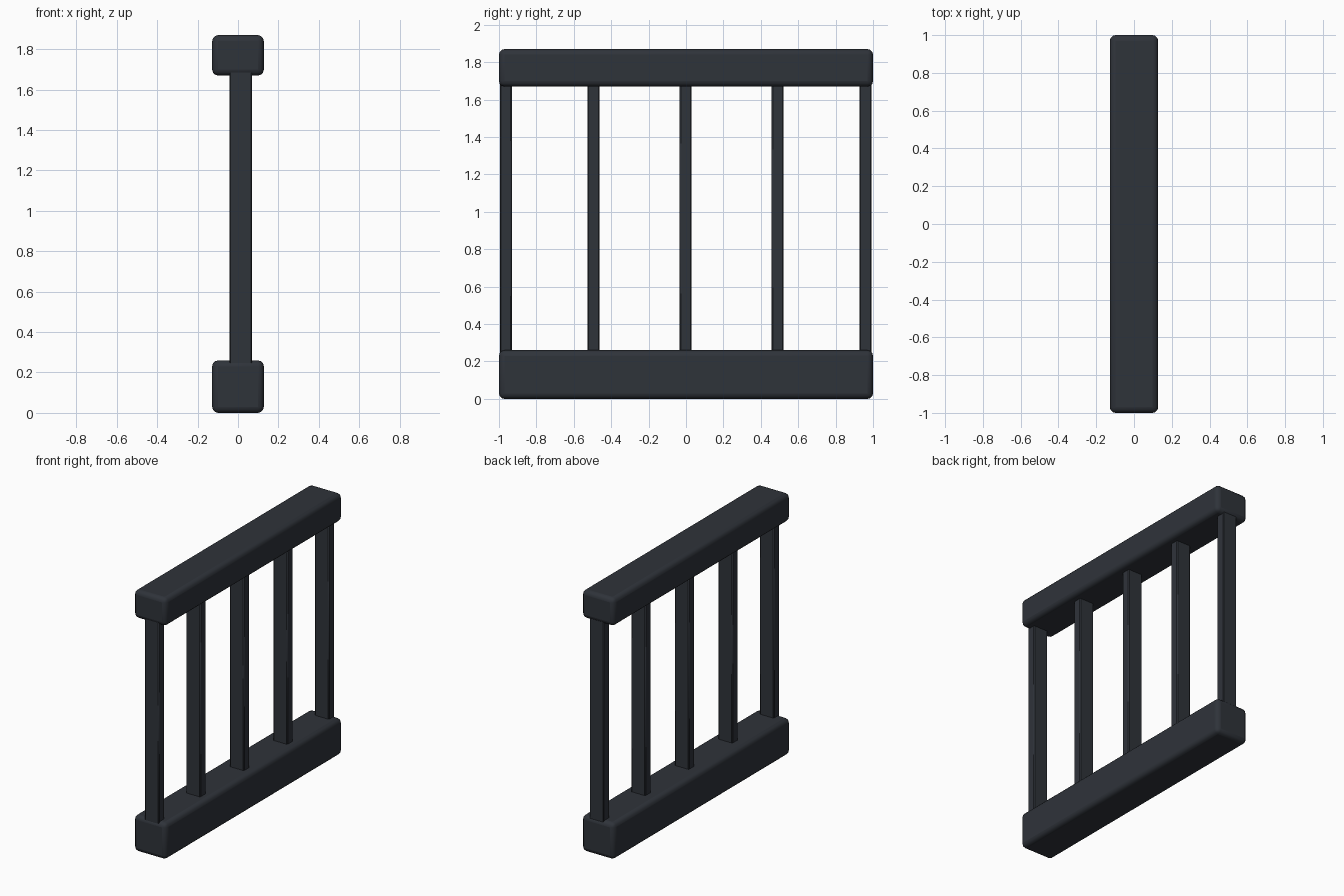
import bpy

if "Cube" in bpy.data.objects:
    bpy.data.objects.remove(bpy.data.objects["Cube"])

iron = bpy.data.materials.new("dark_iron")
iron.diffuse_color = (0.028, 0.033, 0.042, 1)
iron.use_nodes = True
iron.node_tree.nodes["Principled BSDF"].inputs["Base Color"].default_value = iron.diffuse_color


def box(name, x, y, z, bevel, segments):
    """Bevelled box spanning the given (min, max) ranges."""
    bpy.ops.mesh.primitive_cube_add(
        size=1, location=[(a + b) / 2 for a, b in (x, y, z)])
    ob = bpy.context.object
    ob.name = name
    ob.scale = [b - a for a, b in (x, y, z)]
    bpy.ops.object.transform_apply(location=False, rotation=False, scale=True)
    mod = ob.modifiers.new("rounded_edges", 'BEVEL')
    mod.width = bevel
    mod.segments = segments
    ob.data.materials.append(iron)
    bpy.ops.object.shade_smooth_by_angle()
    return ob


# Rails
box("bottom_rail", (-0.128, 0.128), (-1, 1), (0, 0.26), 0.03, 3)
box("top_rail", (-0.128, 0.128), (-1, 1), (1.67, 1.87), 0.03, 3)

# Upright bars, set slightly off centre and sunk into both rails
for i, y in enumerate((-0.963, -0.495, -0.002, 0.49, 0.96)):
    box(f"bar_{i + 1}", (-0.043, 0.07), (y - 0.032, y + 0.032),
        (0.22, 1.71), 0.006, 1)
